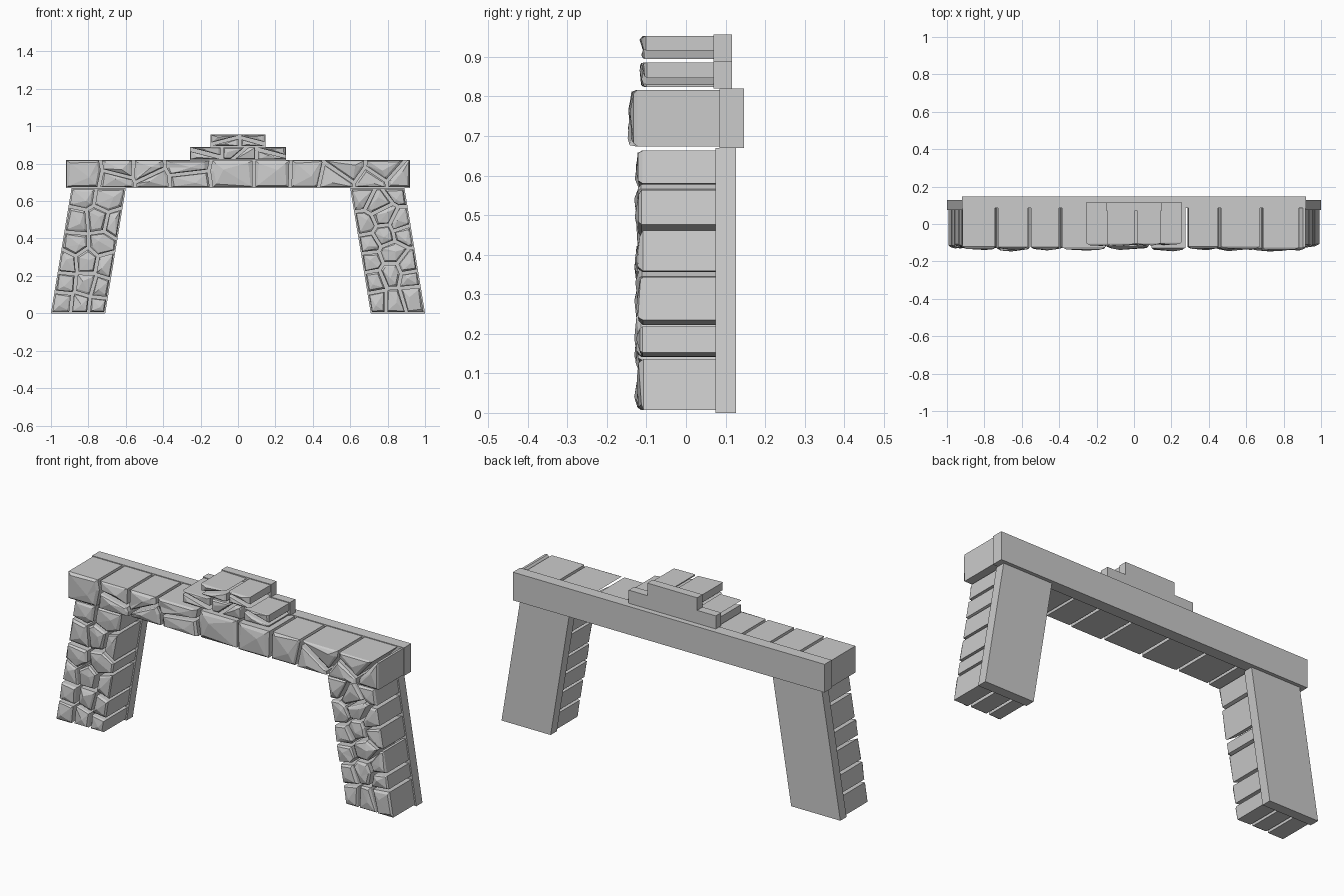
import bpy, bmesh, random
from mathutils import Vector

if "Cube" in bpy.data.objects:
    bpy.data.objects.remove(bpy.data.objects["Cube"])

random.seed(7)
GAP = 0.016


def make_object(name, bm):
    bmesh.ops.recalc_face_normals(bm, faces=bm.faces)
    mesh = bpy.data.meshes.new(name)
    bm.to_mesh(mesh)
    bm.free()
    ob = bpy.data.objects.new(name, mesh)
    bpy.context.collection.objects.link(ob)


def ring(bm, pts, y):
    return [bm.verts.new((p.x, y, p.y)) for p in pts]


def bridge(bm, a, b):
    for i in range(len(a)):
        j = (i + 1) % len(a)
        bm.faces.new((a[i], a[j], b[j], b[i]))


def clip(poly, n, d):
    """Keep the part of a convex polygon where p.n <= d."""
    out = []
    for i, p in enumerate(poly):
        q = poly[(i + 1) % len(poly)]
        a, b = p.dot(n) - d, q.dot(n) - d
        if a <= 0:
            out.append(p)
        if a * b < 0:
            out.append(p.lerp(q, a / (a - b)))
    return out


def merge_close(poly, limit=0.006):
    return [p for i, p in enumerate(poly) if (p - poly[i - 1]).length > limit]


def inset(poly, amount):
    for i in range(len(poly)):
        e = (outline_edge := poly[(i + 1) % len(poly)] - poly[i]).normalized()
        n = Vector((e.y, -e.x))
        yield n, poly[i].dot(n) - amount


def slab(name, outline, y0, y1):
    bm = bmesh.new()
    pts = [Vector(p) for p in outline]
    a, b = ring(bm, pts, y0), ring(bm, pts, y1)
    bridge(bm, a, b)
    bm.faces.new(a)
    bm.faces.new(b[::-1])
    make_object(name, bm)


def stones(name, outline, seeds, y_front, y_back, rim, bump):
    """Split the outline into cells with open joints; give each a chipped front."""
    bm = bmesh.new()
    outer = [Vector(p) for p in outline]
    seeds = [Vector(s) for s in seeds]
    for s in seeds:
        cell = outer
        for n, d in inset(outer, rim):
            cell = clip(cell, n, d)
        for t in seeds:
            if t is not s:
                n = (t - s).normalized()
                cell = clip(cell, n, ((s + t) / 2).dot(n) - GAP / 2)
        cell = merge_close(cell)
        if len(cell) < 3:
            continue
        c = sum(cell, Vector((0, 0))) / len(cell)
        y = y_front - random.uniform(0, bump * 0.35)
        back, front = ring(bm, cell, y_back), ring(bm, cell, y)
        face = [bm.verts.new((v.x, y - random.uniform(0.2, 0.5) * bump, v.y))
                for v in (c.lerp(p, random.uniform(0.76, 0.93)) for p in cell)]
        peak = c.lerp(random.choice(cell), 0.3)
        top = bm.verts.new((peak.x, y - bump * 0.65, peak.y))
        bridge(bm, back, front)
        bridge(bm, front, face)
        bm.faces.new(back)
        for i in range(len(face)):
            bm.faces.new((face[i], face[(i + 1) % len(face)], top))
    make_object(name, bm)


def part(name, outline, seeds, front, joint, back, rim, bump):
    slab(name + "_back_slab", outline, joint, back)
    stones(name + "_stones", outline, seeds, front, joint + 0.001, rim, bump)


def box(x, z0, z1):
    return [(-x, z0), (x, z0), (x, z1), (-x, z1)]


# Leaning legs
leg_l = [(-1, 0), (-0.71, 0), (-0.60, 0.67), (-0.89, 0.67)]
leg_r = [(-x, z) for x, z in leg_l[::-1]]
seeds_l = [(-.83, .63), (-.70, .61), (-.86, .49), (-.75, .50), (-.66, .48),
           (-.87, .37), (-.73, .37), (-.92, .27), (-.81, .28), (-.70, .26),
           (-.93, .16), (-.81, .15), (-.74, .13), (-.94, .06), (-.84, .05), (-.75, .04)]
seeds_r = [(.66, .62), (.74, .58), (.86, .67), (.68, .48), (.77, .52), (.87, .47),
           (.70, .37), (.78, .42), (.88, .44), (.71, .28), (.82, .32), (.91, .25),
           (.73, .17), (.82, .21), (.92, .19), (.75, .06), (.83, .06), (.93, .09)]
part("left_leg", leg_l, seeds_l, -0.105, 0.075, 0.127, 0.007, 0.026)
part("right_leg", leg_r, seeds_r, -0.105, 0.075, 0.127, 0.007, 0.026)

# Lintel
seeds_lintel = [(-.83, .74), (-.62, .78), (-.64, .70), (-.50, .775), (-.46, .69),
                (-.28, .79), (-.27, .705), (-.03, .74), (.20, .74), (.36, .735),
                (.58, .79), (.52, .70), (.72, .69), (.78, .78), (.87, .70)]
part("lintel", box(0.92, 0.67, 0.82), seeds_lintel, -0.119, 0.085, 0.146, 0.004, 0.029)

# Stepped cap courses
part("lower_cap", box(0.257, 0.82, 0.89),
     [(-.16, .875), (-.17, .832), (-.01, .87), (.02, .835), (.19, .876), (.18, .834)],
     -0.098, 0.07, 0.116, 0.004, 0.02)
part("upper_cap", box(0.147, 0.89, 0.957),
     [(-.07, .944), (-.06, .905), (.09, .942), (.08, .902)],
     -0.098, 0.07, 0.116, 0.004, 0.02)
